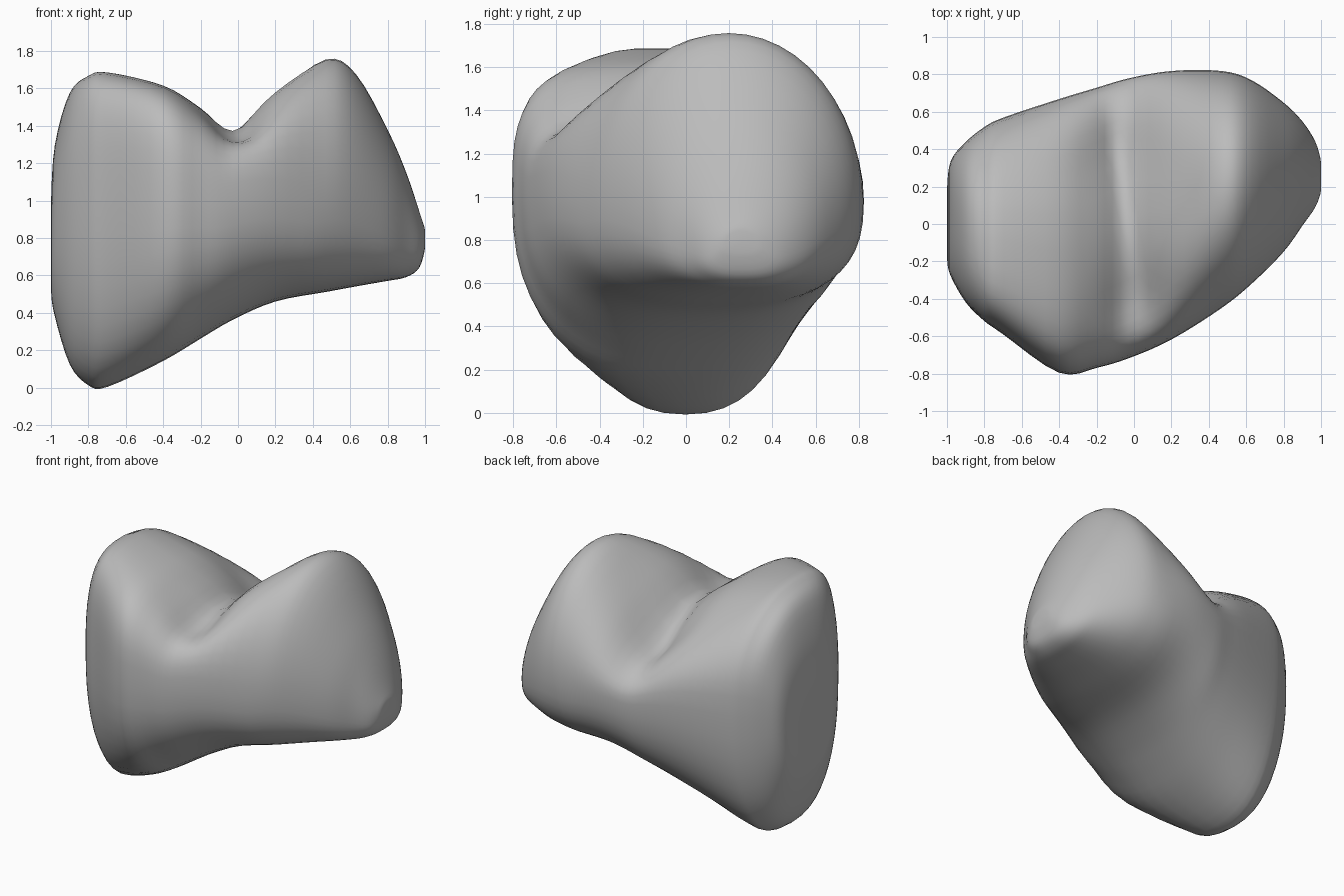
import bpy, bmesh, math
from mathutils import Vector

cube = bpy.data.objects.get("Cube")
if cube:
    bpy.data.objects.remove(cube, do_unlink=True)

# Stations along the crown: x, y min, y max, z min, z max
STATIONS = [Vector(s) for s in (
    (-1, -.2, .2, .5, 1),
    (-.98, -.28, .34, .38, 1.3),
    (-.9, -.42, .44, .12, 1.58),
    (-.8, -.52, .52, .01, 1.67),
    (-.7, -.59, .57, 0, 1.69),
    (-.4, -.8, .67, .14, 1.62),
    (-.2, -.77, .73, .26, 1.51),
    (-.03, -.72, .78, .36, 1.42),
    (.2, -.62, .82, .46, 1.59),
    (.47, -.45, .82, .51, 1.76),
    (.63, -.32, .77, .54, 1.68),
    (.8, -.15, .65, .57, 1.38),
    (.9, -.01, .55, .59, 1.15),
    (.97, .09, .44, .64, .94),
    (1, .17, .34, .74, .85))]
STEPS, SIDES = 4, 48


def spline(a, b, c, d, t):
    """Smooth interpolation between stations b and c."""
    return b + .5 * t * ((c - a) + t * ((2*a - 5*b + 4*c - d) + t * (3*(b - c) + d - a)))


def power(v, p):
    return math.copysign(abs(v) ** p, v)


def clamp(v):
    return max(0, min(1, v))


def pit(x, y, px, py):
    """Soft round hollow centred on px, py."""
    return .08 * math.exp(-((x - px) / .2) ** 2 - ((y - py) / .2) ** 2)


def section(station):
    """Closed outline: flattened underside, top with square shoulders on one lobe."""
    x, y0, y1, low, high = station
    yc, half = (y0 + y1) / 2, (y1 - y0) / 2
    waist = low + (high - low) * (.58 - .2 * clamp(x / .4))
    end = clamp((1 + x) / .2)
    inner = clamp((.45 - x) / .4)
    lean = -.08 * clamp(-x / .4) * end
    under = .84 - .1 * clamp((x - .1) / .5)
    over = 1 - .38 * inner * (.4 + .6 * end)
    for i in range(SIDES):
        a = math.tau * i / SIDES
        c, s = math.cos(a), math.sin(a)
        if s < 0:
            y = yc + half * power(c, under)
            z = waist + (waist - low) * power(s, under)
        else:
            y = yc + half * power(c, over) + lean * s * s
            z = waist + (high - waist) * s ** over
            # chewing surface slopes down to the back
            z -= .3 * inner * end * s ** .5 * max(0, y)
            # back and front pits at the ends of the groove
            z -= s * (pit(x, y, -.13, .38) + pit(x, y, .02, -.42))
            # thin groove between the two lobes
            away = abs(x + .05 + .2 * (y - .1))
            z -= .05 * s * math.exp(-away / .06)
        yield Vector((x, y, z))


# Crown body
bm = bmesh.new()
rings = []
last = len(STATIONS) - 1
for k in range(last):
    near = [STATIONS[max(0, min(last, k + j))] for j in (-1, 0, 1, 2)]
    for j in range(STEPS):
        rings.append(spline(*near, j / STEPS))
rings.append(STATIONS[-1])
loops = [[bm.verts.new(p) for p in section(r)] for r in rings]
for a, b in zip(loops, loops[1:]):
    for i in range(SIDES):
        n = (i + 1) % SIDES
        bm.faces.new((a[i], a[n], b[n], b[i]))
# Rounded end caps
for loop in (loops[0], loops[-1]):
    centre = sum((v.co for v in loop), Vector()) / SIDES
    hub = bm.verts.new(centre)
    for i in range(SIDES):
        bm.faces.new((loop[i], loop[(i + 1) % SIDES], hub))
bmesh.ops.recalc_face_normals(bm, faces=bm.faces)
mesh = bpy.data.meshes.new("crown_body")
bm.to_mesh(mesh)
bm.free()
crown = bpy.data.objects.new("crown_body", mesh)
bpy.context.collection.objects.link(crown)

# Material
grey = bpy.data.materials.new("plain_grey")
grey.use_nodes = True
colour = (.5, .5, .5, 1)
grey.diffuse_color = colour
grey.node_tree.nodes["Principled BSDF"].inputs["Base Color"].default_value = colour
mesh.materials.append(grey)

# Soft surface
soften = crown.modifiers.new("soften", "SMOOTH")
soften.factor = .4
soften.iterations = 3
bpy.context.view_layer.objects.active = crown
crown.select_set(True)
bpy.ops.object.shade_smooth_by_angle(angle=math.radians(50))
